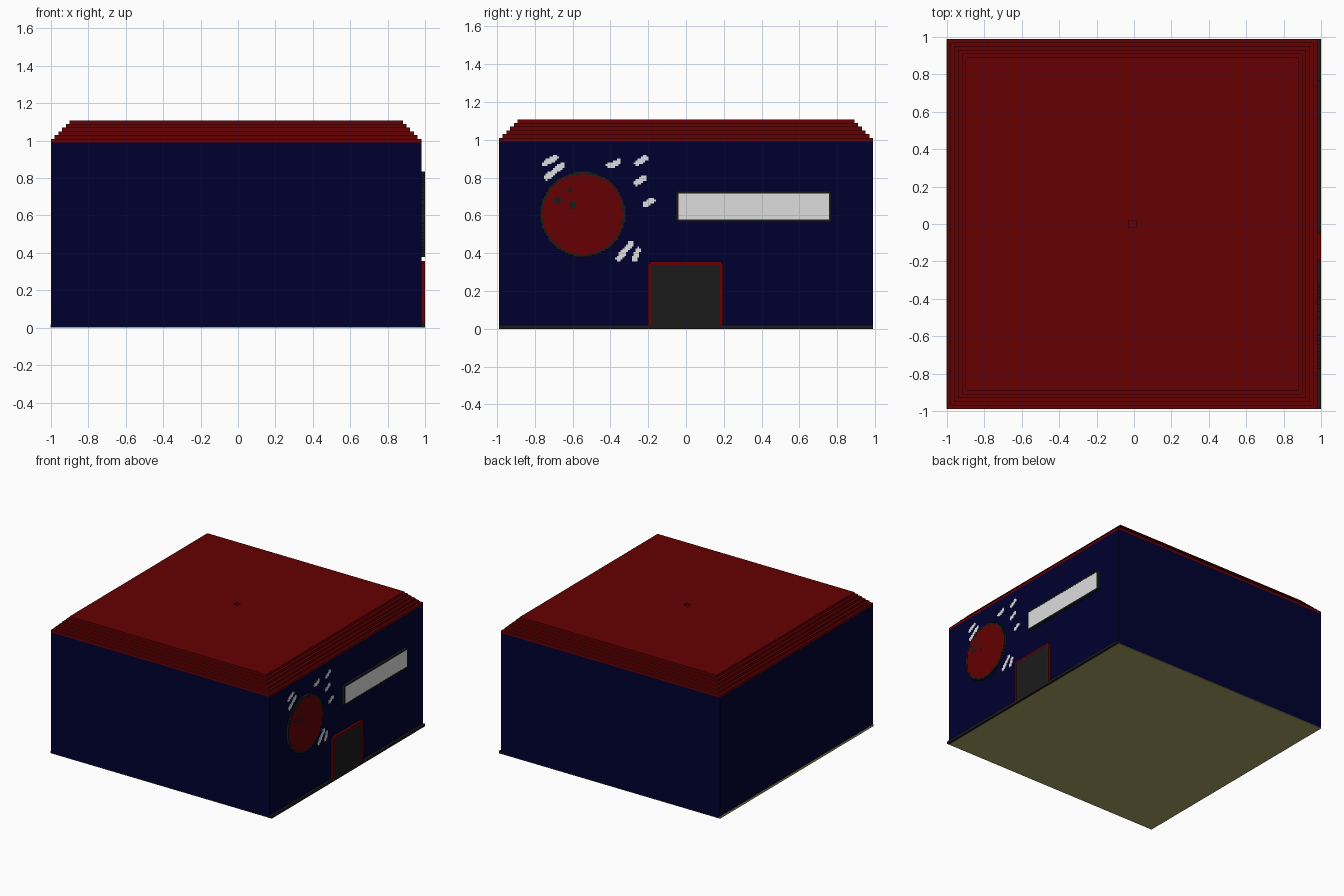
import bpy, bmesh, math

if "Cube" in bpy.data.objects:
    bpy.data.objects.remove(bpy.data.objects["Cube"])

V = 2 / 101            # block size
CX = -V / 2            # body centre in x
H = 50 * V             # half width of body and height of walls
WALL = CX + H          # x of the decorated wall


def mat(name, r, g, b):
    m = bpy.data.materials.new(name)
    m.diffuse_color = (r, g, b, 1)
    m.use_nodes = True
    m.node_tree.nodes["Principled BSDF"].inputs["Base Color"].default_value = m.diffuse_color
    return m


RED = mat("dark red", 0.130, 0.0, 0.0006)
BLUE = mat("navy blue", 0.0, 0.0, 0.030)
DARK = mat("charcoal", 0.0112, 0.0112, 0.0112)
WHITE = mat("pale grey", 0.723, 0.723, 0.723)
OLIVE = mat("khaki", 0.39, 0.36, 0.128)


def finish(name, bm, m):
    bmesh.ops.recalc_face_normals(bm, faces=bm.faces)
    me = bpy.data.meshes.new(name)
    bm.to_mesh(me)
    bm.free()
    me.materials.append(m)
    ob = bpy.data.objects.new(name, me)
    bpy.context.collection.objects.link(ob)
    return ob


def boxes(name, items, m):
    """Object made of boxes (x0, x1, y0, y1, z0, z1)."""
    bm = bmesh.new()
    for x0, x1, y0, y1, z0, z1 in items:
        vs = bmesh.ops.create_cube(bm, size=1)["verts"]
        for v in vs:
            v.co = (x1 if v.co.x > 0 else x0,
                    y1 if v.co.y > 0 else y0,
                    z1 if v.co.z > 0 else z0)
    return finish(name, bm, m)


def rings(name, steps, m):
    """Closed solid through square rings (half width, z)."""
    bm = bmesh.new()
    loops = [[bm.verts.new((CX + sx * h, sy * h, z))
              for sx, sy in ((-1, -1), (1, -1), (1, 1), (-1, 1))]
             for h, z in steps]
    for a, b in zip(loops, loops[1:]):
        for i in range(4):
            j = (i + 1) % 4
            bm.faces.new((a[i], a[j], b[j], b[i]))
    bm.faces.new(loops[0])
    bm.faces.new(loops[-1])
    return finish(name, bm, m)


def plate(y0, y1, z0, z1, depth=V):
    return (WALL - 0.001, WALL + depth, y0, y1, z0, z1)


# Walls and floor
rings("walls", [(H, 0.004), (H, H)], BLUE)
rings("floor", [(H, 0), (H, 0.004)], OLIVE)
boxes("floor_edge", [(-1.002, -0.99, -H, H, 0, 0.017)], OLIVE)

# Stepped roof with a small square hole in the middle
steps = []
for i in range(6):
    steps += [(H - i * V, H + i * V), (H - i * V, H + (i + 1) * V)]
steps += [(V, H + 6 * V), (V, H + V)]
rings("stepped_roof", steps, RED)

# Base strip under the decorated wall
boxes("base_strip", [plate(-H, H, 0, V)], DARK)

# Door and its frame
FLUSH = V - 0.0008
boxes("door", [plate(-0.183, 0.179, V, 0.338, FLUSH)], DARK)
boxes("door_frame", [plate(-0.2, -0.182, V, 0.346),
                     plate(0.178, 0.196, V, 0.346),
                     plate(-0.19, 0.187, 0.338, 0.356)], RED)

# Window and its thin frame, with clipped corners
y0, y1, z0, z1, t = -0.053, 0.77, 0.564, 0.729, 0.014
boxes("window_pane", [plate(y0 + t, y1 - t, z0 + t, z1 - t, FLUSH)], WHITE)
frame = [plate(y0 + t / 2, y1 - t / 2, z0, z0 + t),
         plate(y0 + t / 2, y1 - t / 2, z1 - t, z1),
         plate(y0, y0 + t, z0 + t / 2, z1 - t / 2),
         plate(y1 - t, y1, z0 + t / 2, z1 - t / 2)]
boxes("window_frame", frame, DARK)

# Round blocky emblem: red disc, thin rim, three dots
SY, SZ, C = -0.546, 0.607, V / 2
disc, rim = [], []
for i in range(-23, 23):
    for k in range(-23, 23):
        d = math.hypot(i + 0.5, k + 0.5) / 2
        y, z = SY + i * C, SZ + k * C
        cell = (y, y + C, z, z + C)
        if d <= 10.8:
            disc.append(plate(*cell, FLUSH))
        elif d <= 11.5:
            rim.append(plate(*cell))
boxes("round_panel", disc, RED)
boxes("round_panel_rim", rim, DARK)
boxes("panel_dots", [plate(y - s, y + s, z - s, z + s, V)
                     for y, z, s in ((-0.68, 0.68, 0.018),
                                     (-0.60, 0.655, 0.018),
                                     (-0.615, 0.738, 0.012))], DARK)

# Pale painted strokes around the emblem, made of small blocks
strokes = [(-0.750, 0.872, -0.692, 0.905), (-0.738, 0.800, -0.656, 0.866),
           (-0.406, 0.862, -0.358, 0.884), (-0.258, 0.877, -0.215, 0.905),
           (-0.258, 0.772, -0.220, 0.798), (-0.215, 0.655, -0.178, 0.682),
           (-0.358, 0.370, -0.290, 0.452), (-0.275, 0.370, -0.252, 0.417)]
cells = set()
for ya, za, yb, zb in strokes:
    for n in range(21):
        y = ya + (yb - ya) * n / 20
        z = za + (zb - za) * n / 20
        for i in range(math.floor(y / C) - 2, math.floor(y / C) + 3):
            for k in range(math.floor(z / C) - 2, math.floor(z / C) + 3):
                if math.hypot((i + .5) * C - y, (k + .5) * C - z) < 0.0155:
                    cells.add((i, k))
boxes("paint_strokes", [plate(i * C, (i + 1) * C, k * C, (k + 1) * C, 0.002)
                        for i, k in sorted(cells)], WHITE)
